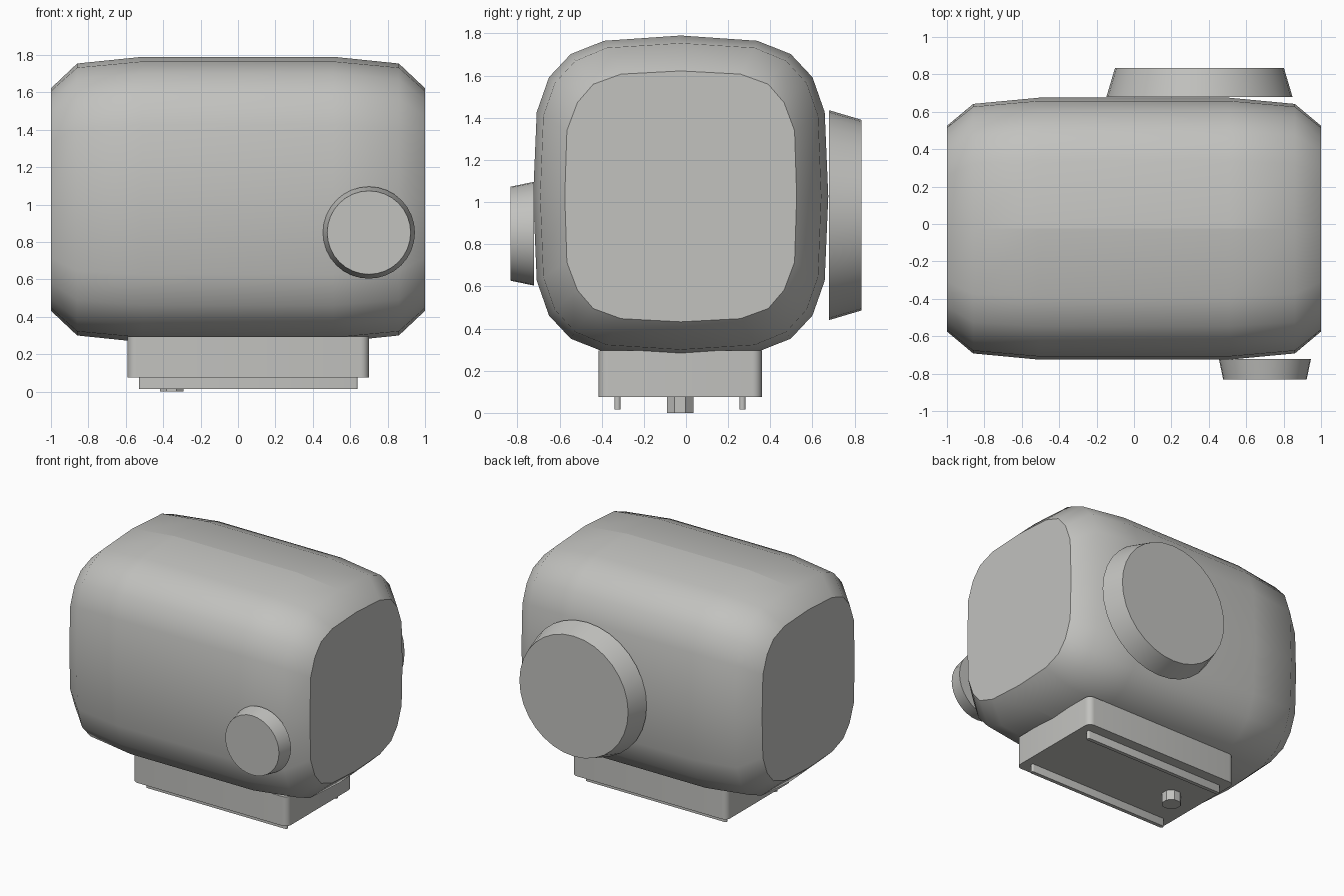
import bpy, bmesh, math
from mathutils import Matrix

if "Cube" in bpy.data.objects:
    bpy.data.objects.remove(bpy.data.objects["Cube"])

grey = bpy.data.materials.new("light grey")
grey.diffuse_color = (0.54, 0.54, 0.52, 1)
grey.use_nodes = True
grey.node_tree.nodes["Principled BSDF"].inputs["Base Color"].default_value = grey.diffuse_color


def finish(name, bm):
    bmesh.ops.recalc_face_normals(bm, faces=bm.faces)
    me = bpy.data.meshes.new(name)
    bm.to_mesh(me)
    bm.free()
    me.materials.append(grey)
    ob = bpy.data.objects.new(name, me)
    bpy.context.collection.objects.link(ob)
    return ob


def loft(name, rings):
    """Skin closed rings of points; flat end caps with sharp rims, smooth sides."""
    bm = bmesh.new()
    vs = [[bm.verts.new(p) for p in r] for r in rings]
    n = len(vs[0])
    for a, b in zip(vs, vs[1:]):
        for i in range(n):
            j = (i + 1) % n
            bm.faces.new((a[i], a[j], b[j], b[i])).smooth = True
    for r in (vs[0], vs[-1]):
        cap = bm.faces.new(r)
        for e in cap.edges:
            e.smooth = False
    return bm


def full_profile(quad):
    """Mirror a quarter outline (top to side) into a closed outline."""
    right = quad + [(y, -z) for y, z in quad[-2::-1]]
    return right + [(-y, z) for y, z in right[-2:0:-1]]


# Body: rounded housing lofted along x, narrowing to flat ends
middle = [(0, .763), (.363, .738), (.522, .675), (.625, .565), (.683, .4), (.70, 0)]
shoulder = [(0, .727), (.35, .705), (.50, .643), (.597, .538), (.652, .382), (.667, 0)]
end = [(0, .595), (.283, .58), (.415, .532), (.49, .445), (.54, .312), (.55, 0)]
stations = [(-1, end), (-.86, shoulder), (-.51, middle),
            (.51, middle), (.86, shoulder), (1, end)]
bm = loft("body", [[(x, y - .025, z + 1.027) for y, z in full_profile(q)]
                   for x, q in stations])
# Seam creases along the top and bottom centre
for e in bm.edges:
    a, b = e.verts
    if abs(a.co.y + .025) < 1e-4 and abs(b.co.y + .025) < 1e-4 \
            and max(abs(a.co.x), abs(b.co.x)) < .9:
        e.smooth = False
finish("body", bm)


# Tapered round caps on the front and back
def round_cap(name, x, z, y0, r0, y1, r1, sides):
    ring = lambda y, r: [(x + r * math.cos(2 * math.pi * i / sides), y,
                          z + r * math.sin(2 * math.pi * i / sides))
                         for i in range(sides)]
    finish(name, loft(name, [ring(y0, r0), ring(y1, r1)]))


round_cap("front_knob", .70, .85, -.722, .246, -.832, .223, 32)
round_cap("back_drum", .35, .938, .678, .498, .833, .452, 32)


# Upright slabs with rounded corners
def slab(name, x0, x1, y0, y1, z0, z1, r, steps=5):
    pts = []
    for k, (cx, cy) in enumerate([(x1 - r, y1 - r), (x0 + r, y1 - r),
                                  (x0 + r, y0 + r), (x1 - r, y0 + r)]):
        for s in range(steps + 1):
            a = math.pi / 2 * (k + s / steps)
            pts.append((cx + r * math.cos(a), cy + r * math.sin(a)))
    finish(name, loft(name, [[(x, y, z) for x, y in pts] for z in (z0, z1)]))


slab("base", -.59, .70, -.415, .36, .075, .295, .045)
for name, y in (("front_rail", -.325), ("back_rail", .268)):
    slab(name, -.53, .64, y - .014, y + .014, .015, .08, .012, 3)

# Octagonal locating peg under the base
bm = bmesh.new()
bmesh.ops.create_cone(bm, cap_ends=True, segments=8, radius1=.068, radius2=.068,
                      depth=.08, matrix=Matrix.Translation((-.355, -.028, .04))
                      @ Matrix.Rotation(math.pi / 8, 4, 'Z'))
finish("peg", bm)
